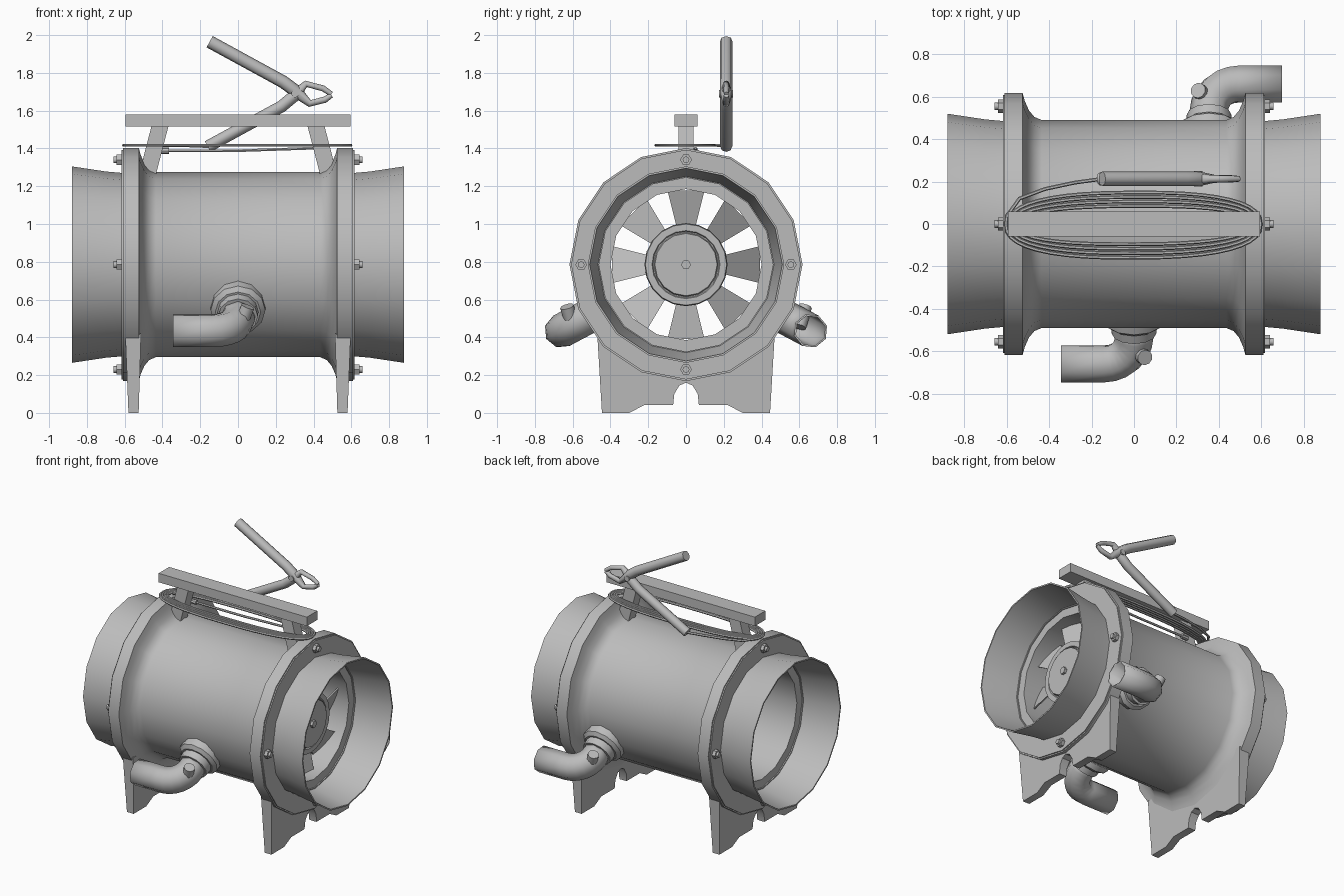
import bpy, bmesh
from math import sin, cos, pi, radians, copysign
from mathutils import Vector, Matrix

if "Cube" in bpy.data.objects:
    bpy.data.objects.remove(bpy.data.objects["Cube"])

grey = bpy.data.materials.new("plain_grey")
grey.use_nodes = True
grey.diffuse_color = (0.5, 0.5, 0.5, 1)
grey.node_tree.nodes["Principled BSDF"].inputs["Base Color"].default_value = (0.5, 0.5, 0.5, 1)

AXIS = 0.785  # height of the drum axis
CENTRE = Vector((0, 0, AXIS))


def finish(obj, angle=35):
    obj.data.materials.clear()
    obj.data.materials.append(grey)
    bpy.ops.object.select_all(action="DESELECT")
    obj.select_set(True)
    bpy.context.view_layer.objects.active = obj
    bpy.ops.object.shade_smooth_by_angle(angle=radians(angle))
    return obj


def from_bmesh(name, bm, angle=35):
    bmesh.ops.recalc_face_normals(bm, faces=bm.faces)
    mesh = bpy.data.meshes.new(name)
    bm.to_mesh(mesh)
    bm.free()
    obj = bpy.data.objects.new(name, mesh)
    bpy.context.collection.objects.link(obj)
    return finish(obj, angle)


def lathe(name, profile, origin, direction, sides=16, closed=False, angle=35):
    """Turn (distance along, radius) points around a direction."""
    bm = bmesh.new()
    turn = Vector(direction).to_track_quat("Z", "Y").to_matrix().to_4x4()
    rings = [[bm.verts.new((r * cos(2 * pi * i / sides), r * sin(2 * pi * i / sides), d))
              for i in range(sides)] for d, r in profile]
    pairs = list(zip(rings, rings[1:]))
    if closed:
        pairs.append((rings[-1], rings[0]))
    else:
        bm.faces.new(rings[0])
        bm.faces.new(rings[-1])
    for a, b in pairs:
        for i in range(sides):
            j = (i + 1) % sides
            bm.faces.new((a[i], a[j], b[j], b[i]))
    bm.transform(Matrix.Translation(origin) @ turn)
    return from_bmesh(name, bm, angle)


def prism(name, near, far):
    """Solid between two matching outlines."""
    bm = bmesh.new()
    a = [bm.verts.new(p) for p in near]
    b = [bm.verts.new(p) for p in far]
    bm.faces.new(a)
    bm.faces.new(b)
    for i in range(len(a)):
        j = (i + 1) % len(a)
        bm.faces.new((a[i], a[j], b[j], b[i]))
    return from_bmesh(name, bm)


def tube(name, points, radius, radii=None, caps=True, resolution=2):
    curve = bpy.data.curves.new(name, "CURVE")
    curve.dimensions = "3D"
    curve.bevel_depth = radius
    curve.bevel_resolution = resolution
    curve.use_fill_caps = caps
    spline = curve.splines.new("POLY")
    spline.points.add(len(points) - 1)
    for i, p in enumerate(points):
        spline.points[i].co = (*p, 1)
        spline.points[i].radius = radii[i] if radii else 1
    obj = bpy.data.objects.new(name, curve)
    bpy.context.collection.objects.link(obj)
    bpy.ops.object.select_all(action="DESELECT")
    obj.select_set(True)
    bpy.context.view_layer.objects.active = obj
    bpy.ops.object.convert(target="MESH")
    return finish(bpy.context.view_layer.objects.active, 50)


# Drum with flared end flanges and an open bore
half = [(0.61, 0.40), (0.61, 0.617), (0.525, 0.617), (0.515, 0.58),
        (0.495, 0.535), (0.47, 0.505), (0.435, 0.49)]
lathe("drum", half + [(-x, r) for x, r in reversed(half)], CENTRE, (1, 0, 0), closed=True)

# Parts repeated at both ends
for side, s in (("left", 1), ("right", -1)):
    out = (s, 0, 0)
    lathe(side + "_gasket", [(0.605, 0.46), (0.605, 0.608), (0.618, 0.608), (0.618, 0.46)],
          CENTRE, out, closed=True)
    lathe(side + "_collar", [(0.61, 0.465), (0.61, 0.485), (0.70, 0.493), (0.88, 0.52), (0.88, 0.51),
                             (0.70, 0.478)], CENTRE, out, closed=True)
    for k in range(4):
        a = k * pi / 2
        spot = CENTRE + Vector((s * 0.6, 0.555 * cos(a), 0.555 * sin(a)))
        lathe(side + "_bolt_nut", [(0, 0.031), (0.042, 0.031)], spot, out, 6)
        lathe(side + "_bolt_stud", [(0, 0.018), (0.058, 0.018)], spot, out, 8, angle=50)

    # Foot plate with an arched notch between its feet
    lower = [(0.47, 0.42), (0.445, 0), (0.30, 0), (0.22, 0.042), (0.068, 0.042),
             (0.062, 0.1), (0.035, 0.145)]
    outline = lower + [(0, 0.16)] + [(-y, z) for y, z in reversed(lower)]
    for d in range(-140, -39, 10):
        outline.append((0.57 * cos(radians(d)), AXIS + 0.57 * sin(radians(d))))
    prism(side + "_foot",
          [(s * (0.553 - 0.027 - 0.03 * z), y, z) for y, z in outline],
          [(s * (0.553 + 0.027 + 0.04 * z), y, z) for y, z in outline])

    # Slanted handle post
    post = [(0.365, 1.53), (0.455, 1.53), (0.525, 1.26), (0.435, 1.26)]
    prism(side + "_handle_post", [(s * x, -0.04, z) for x, z in post],
          [(s * x, 0.04, z) for x, z in post])

# Handle bar
bar = [(-0.06, 1.515), (0.06, 1.515), (0.06, 1.58), (-0.06, 1.58)]
prism("handle_bar", [(-0.595, y, z) for y, z in bar], [(0.595, y, z) for y, z in bar])

# Fan: hub, cap and pitched blades
lathe("fan_hub", [(0.36, 0.21), (0.56, 0.22), (0.585, 0.215), (0.585, 0.18), (0.575, 0.175)],
      CENTRE, (1, 0, 0), 20)
lathe("fan_cap", [(0.57, 0.172), (0.597, 0.165)], CENTRE, (1, 0, 0), 16)
lathe("fan_bolt", [(0.59, 0.026), (0.615, 0.026)], CENTRE, (1, 0, 0), 6)
for k in range(8):
    def edge(lead, r, x):
        a = k * pi / 4 + radians(lead)
        return CENTRE + Vector((x, r * cos(a), r * sin(a)))
    blade = [(-14, 0.2, 0.45), (14, 0.2, 0.53), (14, 0.405, 0.53), (-14, 0.405, 0.45)]
    prism("fan_blade", [edge(a, r, x) for a, r, x in blade],
          [edge(a, r, x + 0.012) for a, r, x in blade])

# Elbow outlets, the second turned half way round the drum
REACH, BEND = 0.747, 0.14
for name, s, x0 in (("front", -1, 0), ("back", 1, 0.354)):
    radial = Vector((0, s * 0.883, -0.469))
    along = Vector((s, 0, 0))
    base = CENTRE + Vector((x0, 0, 0))
    lathe(name + "_outlet_boss", [(0.44, 0.145), (0.515, 0.145), (0.535, 0.12), (0.535, 0.108),
                                  (0.585, 0.105)], base, radial, 12)
    path = [base + radial * 0.56]
    for i in range(7):
        a = i * pi / 12
        path.append(base + radial * (REACH - BEND + BEND * sin(a)) + along * BEND * (1 - cos(a)))
    path.append(base + radial * REACH + along * 0.345)
    elbow = tube(name + "_outlet_elbow", path, 0.091, caps=False)
    wall = elbow.modifiers.new("wall", "SOLIDIFY")
    wall.thickness = 0.01
    lathe(name + "_elbow_plug", [(0, 0.037), (0.12, 0.037)],
          base + Vector((-0.01 * s, s * 0.60, -0.33)),
          (-s * 0.35, s * 0.25, 0.9), 10, angle=50)

# Coiled cable resting on the flanges, with its tail run to the clamp
cable = [(-0.15, 0.213, 1.41), (-0.28, 0.195, 1.415), (-0.42, 0.165, 1.417), (-0.54, 0.12, 1.417)]
TURNS, STEPS = 4, 40
for i in range(TURNS * STEPS + 1):
    t = i / (TURNS * STEPS)
    a = 0.95 * pi + 2 * pi * i / STEPS
    cx, cy = cos(a), sin(a)
    cable.append(((0.605 - 0.06 * t) * copysign(abs(cx) ** 0.8, cx),
                  (0.165 - 0.085 * t) * copysign(abs(cy) ** 0.8, cy), 1.417))
tube("cable_coil", cable, 0.009, resolution=1)
tube("cable_inner_run", [(-0.40, 0.05, 1.387), (0, 0.05, 1.388), (0.42, 0.05, 1.402)], 0.008, resolution=1)
lathe("cable_plug", [(0, 0.017), (0.05, 0.017)], (-0.415, 0.05, 1.387), (1, 0, 0), 8)

# Clamp of two crossing arms with a pivot pin
CY = 0.213
upper = [(-0.15, 1.965), (0.24, 1.752), (0.31, 1.70), (0.38, 1.638), (0.46, 1.658), (0.495, 1.682)]
lower = [(-0.16, 1.41), (0.23, 1.622), (0.30, 1.68), (0.36, 1.742), (0.45, 1.718), (0.495, 1.688)]
taper = [1, 1, 1, 0.55, 0.5, 0.4]
for name, pts, r in (("clamp_upper_arm", upper, 0.034), ("clamp_lower_arm", lower, 0.032)):
    tube(name, [(x, CY, z) for x, z in pts], r, taper)
lathe("clamp_pivot", [(0, 0.02), (0.074, 0.02)], (0.302, CY - 0.037, 1.69), (0, 1, 0), 10, angle=50)
